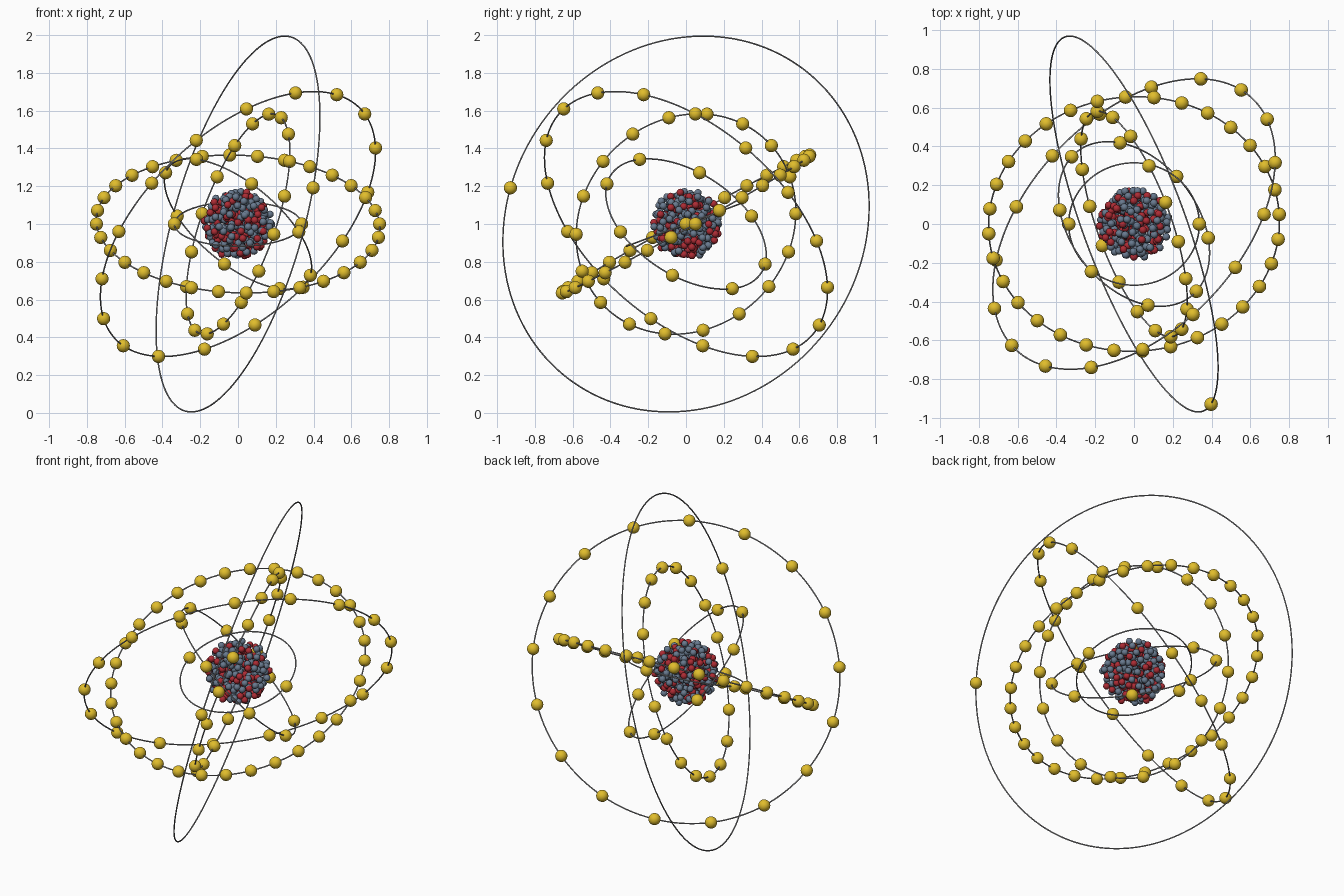
import bpy, bmesh, math, random
from mathutils import Vector, Matrix

random.seed(7)
cube = bpy.data.objects.get("Cube")
if cube:
    bpy.data.objects.remove(cube, do_unlink=True)

CENTRE = Vector((0, 0, 1))


def material(name, rgb):
    m = bpy.data.materials.new(name)
    m.use_nodes = True
    m.diffuse_color = (*rgb, 1)
    m.node_tree.nodes["Principled BSDF"].inputs["Base Color"].default_value = (*rgb, 1)
    return m


GOLD = material("gold", (0.75, 0.51, 0.025))
RED = material("deep red", (0.42, 0.025, 0.035))
SLATE = material("slate blue", (0.14, 0.195, 0.275))
GREY = material("light grey", (0.33, 0.33, 0.34))


def spheres(name, points, radius, mat, detail):
    """One smooth mesh holding a ball at every point."""
    bm = bmesh.new()
    for p in points:
        bmesh.ops.create_icosphere(bm, subdivisions=detail, radius=radius,
                                   matrix=Matrix.Translation(p))
    for f in bm.faces:
        f.smooth = True
    mesh = bpy.data.meshes.new(name)
    bm.to_mesh(mesh)
    bm.free()
    mesh.materials.append(mat)
    obj = bpy.data.objects.new(name, mesh)
    obj.location = CENTRE
    bpy.context.collection.objects.link(obj)


def orbit(name, radius, normal, first, count):
    """A thin tilted ring with evenly spaced electrons, starting near `first`."""
    n = Vector(normal).normalized()
    bpy.ops.mesh.primitive_torus_add(major_radius=radius, minor_radius=0.004,
                                     major_segments=144, minor_segments=8,
                                     location=CENTRE)
    ring = bpy.context.object
    ring.name = name + "_orbit"
    ring.rotation_euler = n.to_track_quat('Z', 'Y').to_euler()
    ring.data.materials.append(GREY)
    bpy.ops.object.shade_smooth()
    start = Vector(first)
    u = (start - n * start.dot(n)).normalized() * radius
    v = n.cross(u)
    angles = [math.tau * i / count for i in range(count)]
    spheres(name + "_electrons", [u * math.cos(a) + v * math.sin(a) for a in angles],
            0.035, GOLD, 3)


# Orbits: radius, plane normal, first electron, electron count
orbit("first", 0.337, (0, -0.35, 0.937), (0.335, 0, 0), 2)
orbit("second", 0.475, (0.571, 0.447, 0.687), (-0.22, -0.245, 0.34), 8)
orbit("third", 0.614, (0.895, 0.321, -0.312), (0.16, 0.11, 0.58), 18)
orbit("fourth", 0.751, (0.032, -0.485, 0.874), (0.75, 0.05, 0), 32)
orbit("fifth", 0.89, (-0.575, 0.54, 0.616), (0.34, 0.75, -0.33), 17)
orbit("sixth", 1.029, (0.907, 0.335, -0.256), (0.4, -0.925, 0.19), 1)

# Nucleus: jittered spiral shells of small balls
nucleons = []
for shell, count in ((0.168, 150), (0.137, 100), (0.105, 60), (0.07, 30)):
    for i in range(count):
        z = 1 - (2 * i + 1) / count
        a = i * math.pi * (3 - math.sqrt(5))
        s = math.sqrt(1 - z * z)
        d = Vector((s * math.cos(a), s * math.sin(a), z))
        jitter = Vector([random.uniform(-0.013, 0.013) for _ in range(3)])
        nucleons.append(d * shell + jitter)
random.shuffle(nucleons)
split = int(len(nucleons) * 0.4)
spheres("protons", nucleons[:split], 0.02, RED, 2)
spheres("neutrons", nucleons[split:], 0.02, SLATE, 2)
